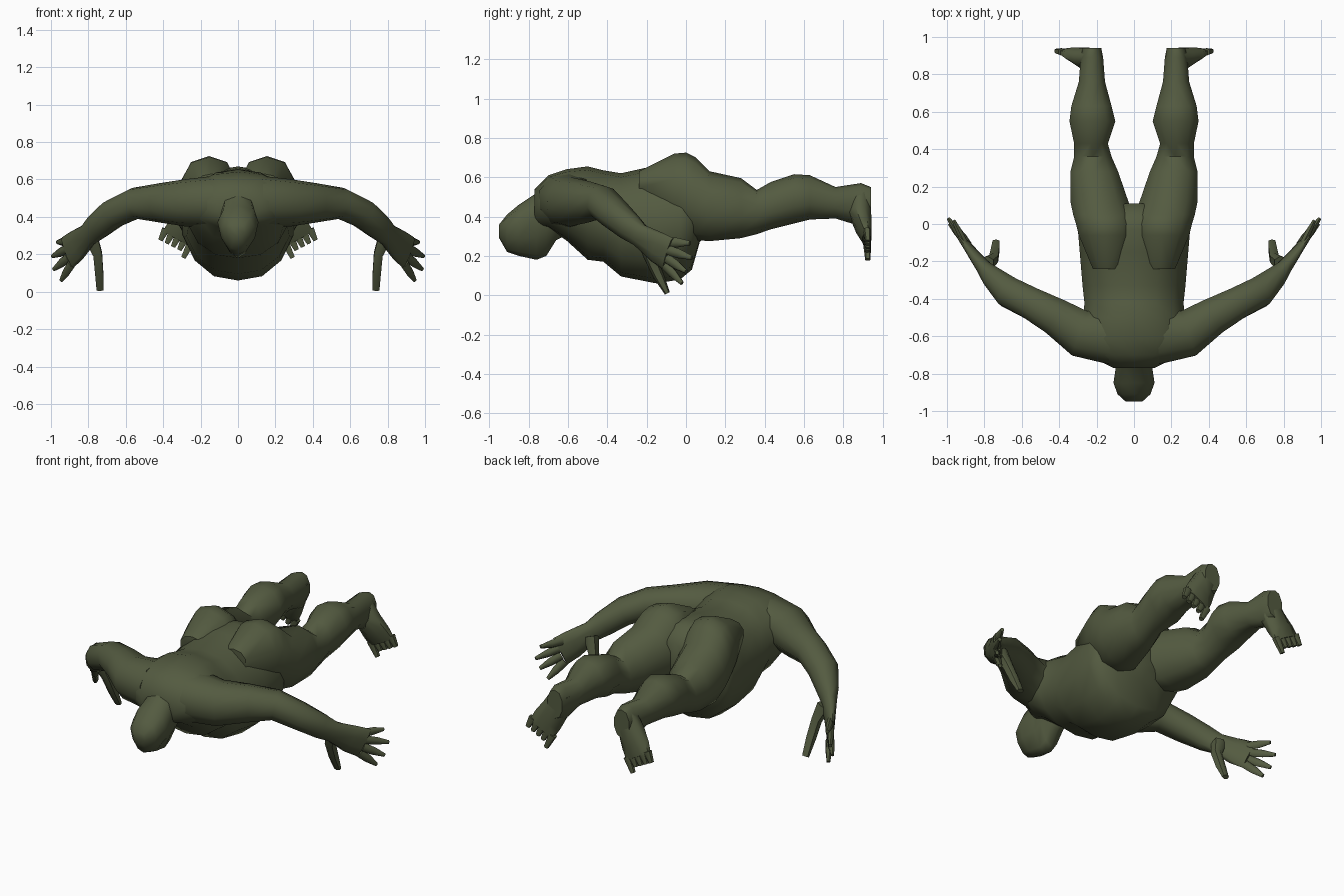
import bpy, bmesh, math
from mathutils import Vector as V

if "Cube" in bpy.data.objects:
    bpy.data.objects.remove(bpy.data.objects["Cube"])

skin = bpy.data.materials.new("olive green")
skin.diffuse_color = (0.088, 0.104, 0.052, 1)
skin.use_nodes = True
skin.node_tree.nodes["Principled BSDF"].inputs["Base Color"].default_value = skin.diffuse_color


def tube(bm, rings, sides=10, wide=(1, 0, 0), fixed=None, taper=0.0):
    """Loft rings (x, y, z, half width, half height) along their path."""
    pts = [V(r[:3]) for r in rings]
    loops = []
    for i, r in enumerate(rings):
        t = V(fixed) if fixed else pts[min(i + 1, len(pts) - 1)] - pts[max(i - 1, 0)]
        t.normalize()
        u = V(wide) - t * V(wide).dot(t)
        u.normalize()
        v = u.cross(t)
        if v.z < 0:
            v = -v
        loop = []
        for k in range(sides):
            a = 2 * math.pi * (k + 0.5) / sides
            c, s = math.cos(a) / math.cos(math.pi / sides), math.sin(a) / math.cos(math.pi / sides)
            if s * s > 1:
                s = math.copysign(1, s)
            loop.append(bm.verts.new(pts[i] + u * (c * r[3] * (1 + taper * s)) + v * (s * r[4])))
        loops.append(loop)
    for a, b in zip(loops, loops[1:]):
        for k in range(sides):
            n = (k + 1) % sides
            bm.faces.new((a[k], a[n], b[n], b[k]))
    bm.faces.new(loops[0])
    bm.faces.new(loops[-1])


def finish(name, bm, mirror=False):
    bmesh.ops.recalc_face_normals(bm, faces=bm.faces)
    me = bpy.data.meshes.new(name)
    bm.to_mesh(me)
    bm.free()
    me.materials.append(skin)
    ob = bpy.data.objects.new(name, me)
    bpy.context.collection.objects.link(ob)
    bpy.ops.object.select_all(action='DESELECT')
    ob.select_set(True)
    bpy.context.view_layer.objects.active = ob
    bpy.ops.object.shade_smooth_by_angle(angle=math.radians(60))
    if mirror:
        m = ob.modifiers.new("mirror", 'MIRROR')
        m.use_mirror_merge = False


def boxes(rows):
    """Rows (y, x0, x1, z0, z1) to ring form."""
    return [((a + b) / 2, y, (c + d) / 2, (b - a) / 2, (d - c) / 2) for y, a, b, c, d in rows]


def sym(rows):
    return boxes([(y, -w, w, c, d) for y, w, c, d in rows])


# torso with hanging belly: y, half width, bottom, top
bm = bmesh.new()
tube(bm, sym([(-.77, .11, .36, .54), (-.70, .25, .34, .61), (-.61, .30, .28, .64),
              (-.50, .27, .18, .655), (-.42, .265, .17, .635), (-.33, .275, .095, .62),
              (-.15, .29, .06, .66), (-.03, .30, .08, .67), (.03, .29, .13, .66),
              (.07, .24, .27, .62), (.11, .09, .32, .58)]), 14, fixed=(0, 1, 0))
finish("torso", bm)

# head and neck, face turned down with a narrow chin
bm = bmesh.new()
tube(bm, sym([(-.95, .04, .29, .36), (-.91, .08, .22, .41), (-.85, .10, .20, .46),
              (-.76, .088, .18, .52), (-.71, .085, .20, .58), (-.66, .10, .28, .62),
              (-.58, .08, .32, .64)]), 10, fixed=(0, 1, 0), taper=.3)
finish("head", bm)

# legs, starting as the buttocks
bm = bmesh.new()
tube(bm, boxes([(-.24, .06, .22, .50, .63), (-.06, .005, .295, .35, .72), (0, .0, .31, .30, .725),
                (.05, .005, .325, .28, .70), (.12, .03, .34, .275, .63), (.28, .085, .34, .29, .595),
                (.36, .12, .32, .31, .535), (.43, .14, .32, .335, .575), (.55, .10, .345, .365, .615),
                (.63, .12, .335, .385, .61), (.76, .155, .295, .39, .55), (.89, .165, .285, .35, .57),
                (.94, .175, .275, .38, .55)]), 10, fixed=(0, 1, 0))
finish("legs", bm, True)

# feet hanging down with splayed toes
bm = bmesh.new()
tube(bm, [(.215, .885, .52, .05, .05), (.25, .885, .42, .075, .056), (.295, .905, .34, .085, .04),
          (.325, .92, .285, .085, .022)], 8, wide=(.89, 0, .45))
for i in range(5):
    o = (i - 2) * .038
    x, z = .318 + o * .89, .30 + o * .45
    n = .1 if i == 0 else .07
    tube(bm, [(x, .92, z, .021, .02), (x + n * .42, .925, z - n * .85, .012, .014)], 6, wide=(.89, 0, .45))
finish("feet", bm, True)

# arms down to the palm
bm = bmesh.new()
side = (.6, -.75, 0)
tube(bm, [(.12, -.60, .48, .15, .14), (.29, -.585, .475, .125, .125), (.42, -.495, .475, .10, .105),
          (.55, -.425, .472, .085, .085), (.67, -.365, .415, .082, .078), (.755, -.285, .345, .058, .072),
          (.80, -.235, .305, .04, .062), (.865, -.15, .245, .026, .085), (.91, -.09, .21, .018, .09)],
     10, wide=side)
finish("arms", bm, True)

# fingers and thumbs
bm = bmesh.new()
for base, tip in (((.905, -.10, .27), (.965, .02, .265)), ((.91, -.095, .23), (.992, .03, .19)),
                  ((.905, -.095, .185), (.985, 0, .12)), ((.89, -.105, .15), (.945, -.02, .06))):
    mid = [(a + b) / 2 for a, b in zip(base, tip)]
    tube(bm, [(*base, .017, .027), (*mid, .016, .024), (*tip, .009, .011)], 6, wide=side)
tube(bm, [(.785, -.21, .29, .035, .04), (.75, -.185, .20, .024, .032), (.742, -.14, .10, .022, .028),
          (.738, -.095, .01, .018, .014)], 6)
finish("fingers", bm, True)
